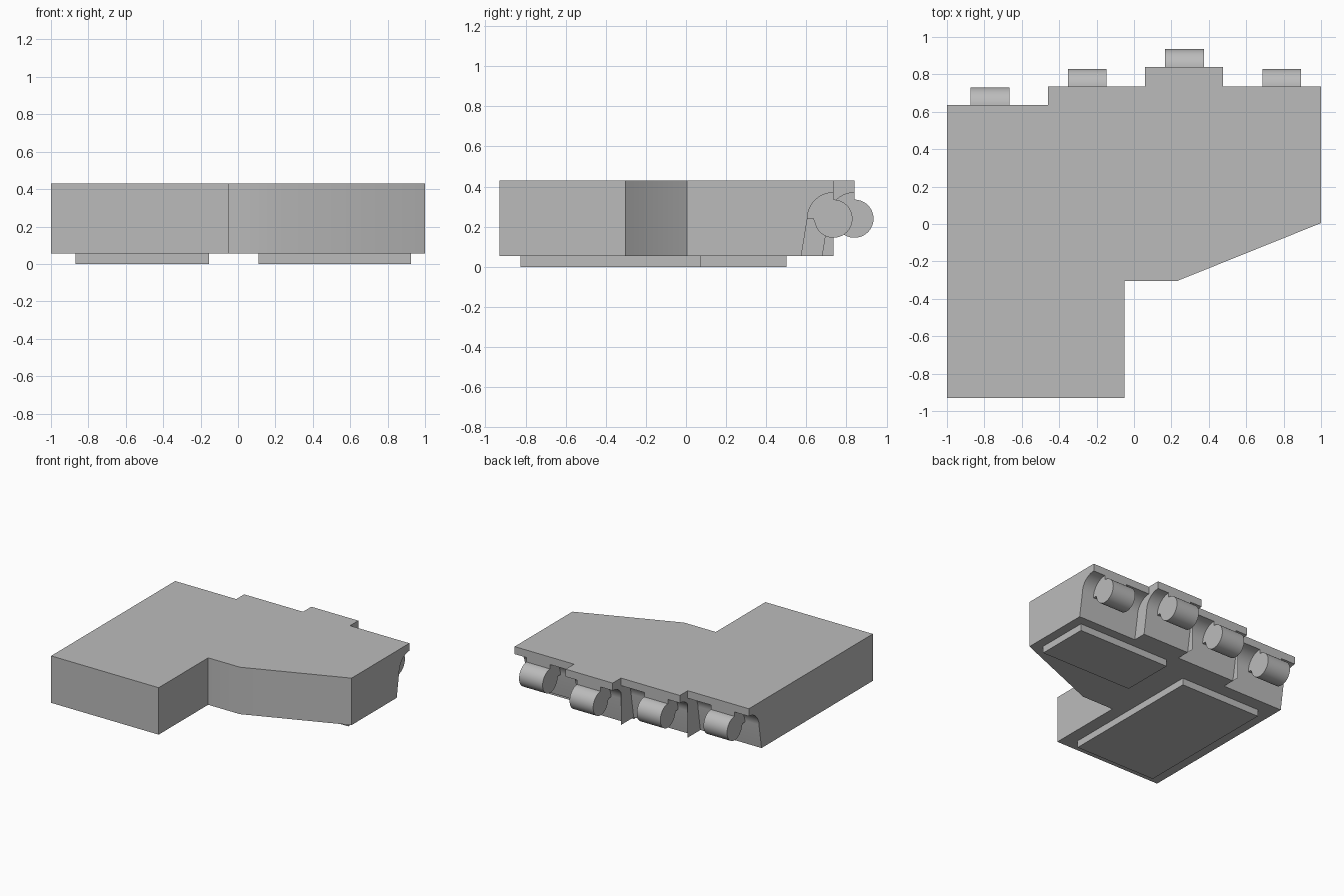
import bpy, bmesh
from math import sin, cos, pi, radians
from mathutils import Vector

if "Cube" in bpy.data.objects:
    bpy.data.objects.remove(bpy.data.objects["Cube"])

grey = bpy.data.materials.new("plain grey")
grey.use_nodes = True
grey.diffuse_color = (0.5, 0.5, 0.5, 1)
grey.node_tree.nodes["Principled BSDF"].inputs["Base Color"].default_value = (0.5, 0.5, 0.5, 1)

BOTTOM, TOP = 0.055, 0.43
PIVOT_Z, SOCKET_R, PIN_R = 0.24, 0.13, 0.095
# hinge bays: x start, x end, back edge y, pin centre x
BAYS = [(-1, -0.46, 0.635, -0.77), (-0.46, 0.06, 0.735, -0.25),
        (0.06, 0.475, 0.84, 0.27), (0.475, 1, 0.735, 0.79)]


def prism(name, points, direction):
    """Extrude a closed planar outline into a solid object."""
    bm = bmesh.new()
    face = bm.faces.new([bm.verts.new(p) for p in points])
    result = bmesh.ops.extrude_face_region(bm, geom=[face])
    moved = [v for v in result["geom"] if isinstance(v, bmesh.types.BMVert)]
    bmesh.ops.translate(bm, verts=moved, vec=Vector(direction))
    bmesh.ops.recalc_face_normals(bm, faces=bm.faces[:])
    mesh = bpy.data.meshes.new(name)
    bm.to_mesh(mesh)
    bm.free()
    mesh.materials.append(grey)
    obj = bpy.data.objects.new(name, mesh)
    bpy.context.collection.objects.link(obj)
    return obj


def arc(y, radius, start, end, steps):
    """Points in the yz plane around a hinge axis, angles in degrees."""
    angles = [radians(start + (end - start) * i / steps) for i in range(steps + 1)]
    return [(y + radius * cos(a), PIVOT_Z + radius * sin(a)) for a in angles]


def smooth(obj):
    bpy.ops.object.select_all(action="DESELECT")
    obj.select_set(True)
    bpy.context.view_layer.objects.active = obj
    bpy.ops.object.shade_smooth_by_angle(angle=radians(30))


# slab outline, with the stepped back edge taken from the bays
outline = [(-1, -0.93), (-0.05, -0.93), (-0.05, -0.305), (0.23, -0.305), (1, 0.005)]
for x0, x1, y, _ in reversed(BAYS):
    outline += [(x1, y), (x0, y)]
body = prism("slab_body", [(x, y, BOTTOM) for x, y in outline], (0, 0, TOP - BOTTOM))

# hollow out a rounded socket under the lip of each bay
cutters = []
for x0, x1, y, _ in BAYS:
    left = x0 - 0.1 if x0 == -1 else x0
    right = x1 + 0.1 if x1 == 1 else x1
    profile = [(y + 0.3, -0.1), (y - 0.184, -0.1), (y - 0.16, BOTTOM)]
    profile += arc(y, SOCKET_R, 180, 90, 16)
    profile += [(y + 0.3, PIVOT_Z + SOCKET_R)]
    cutter = prism("socket_cutter", [(left, a, b) for a, b in profile], (right - left, 0, 0))
    cutter.hide_render = True
    cutters.append(cutter)
    mod = body.modifiers.new("socket", "BOOLEAN")
    mod.operation, mod.solver, mod.object = "DIFFERENCE", "EXACT", cutter
baked = bpy.data.meshes.new_from_object(body.evaluated_get(bpy.context.evaluated_depsgraph_get()))
body.modifiers.clear()
body.data = baked
for cutter in cutters:
    bpy.data.objects.remove(cutter)
smooth(body)

# hinge pins, each joined to its socket by a quarter-ring web
for n, (_, _, y, cx) in enumerate(BAYS, 1):
    profile = arc(y, PIN_R, -168, 90, 40) + arc(y, SOCKET_R, 90, 180, 16)
    profile += [(y - PIN_R - 0.005, PIVOT_Z)]
    pin = prism(f"hinge_pin_{n}", [(cx - 0.104, a, b) for a, b in profile], (0.208, 0, 0))
    smooth(pin)

# foot pads under the slab
for name, x0, x1, y0, y1 in [("large_foot_pad", -0.87, -0.155, -0.825, 0.37),
                             ("small_foot_pad", 0.11, 0.925, 0.07, 0.5)]:
    corners = [(x0, y0, 0), (x1, y0, 0), (x1, y1, 0), (x0, y1, 0)]
    prism(name, corners, (0, 0, BOTTOM))
